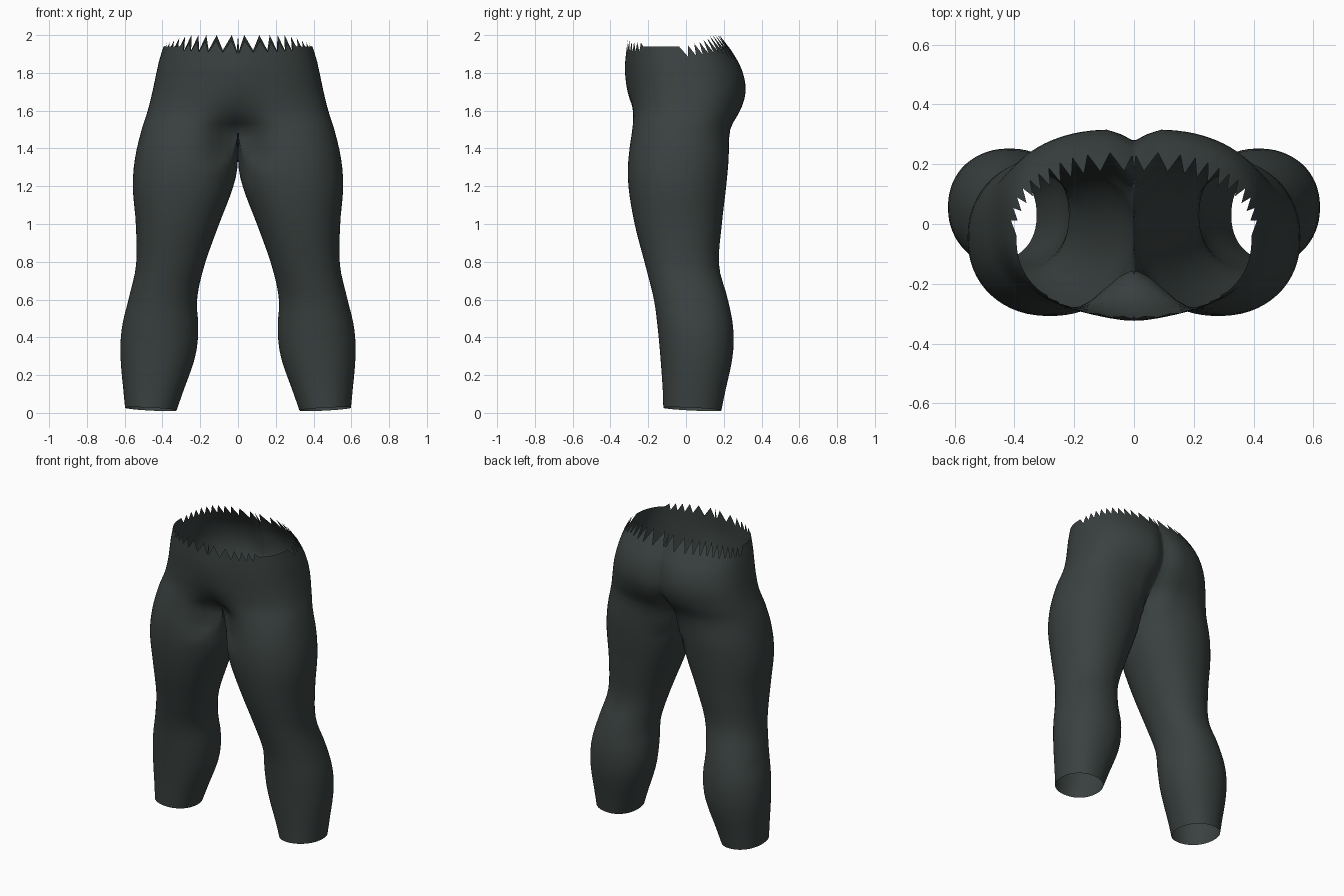
import bpy, bmesh, math

if "Cube" in bpy.data.objects:
    bpy.data.objects.remove(bpy.data.objects["Cube"])

OUT, INN = 48, 14          # columns on the outer arc and on the inner thigh
CROTCH = 1.5

# height, inner x, outer x, front y, back y
LEG = [(0.0, .33, .595, -.12, .185), (.1, .295, .605, -.122, .205),
       (.3, .226, .622, -.136, .247), (.45, .21, .615, -.15, .25),
       (.6, .217, .58, -.17, .222), (.78, .178, .54, -.215, .175),
       (1.0, .10, .541, -.272, .19), (1.2, .025, .557, -.305, .213),
       (1.35, 0, .545, -.307, .228), (1.5, 0, .51, -.302, .248),
       (1.6, 0, .478, -.295, .295), (1.7, 0, .453, -.30, .322),
       (1.8, 0, .432, -.305, .308), (1.9, 0, .408, -.305, .258),
       (2.0, 0, .37, -.30, .182)]
# height, front centre y, back centre y
CENTRE = [(1.2, -.07, .05), (1.4, -.13, .09), (1.5, -.17, .15),
          (1.56, -.24, .21), (1.66, -.298, .275), (1.8, -.323, .27),
          (1.9, -.318, .24), (2.0, -.305, .175)]


def sample(table, z):
    """Smooth interpolation through the rows of a table."""
    n = len(table)
    z = min(max(z, table[0][0]), table[-1][0])
    i = next(k for k in range(n - 1) if z <= table[k + 1][0])
    a, b = table[i], table[i + 1]
    p, q = table[max(i - 1, 0)], table[min(i + 2, n - 1)]
    h = b[0] - a[0]
    t = (z - a[0]) / h
    result = []
    for c in range(1, len(a)):
        m0 = (b[c] - p[c]) / (b[0] - p[0]) * h
        m1 = (q[c] - a[c]) / (q[0] - a[0]) * h
        result.append((2*t**3 - 3*t*t + 1) * a[c] + (t**3 - 2*t*t + t) * m0
                      + (3*t*t - 2*t**3) * b[c] + (t**3 - t*t) * m1)
    return result


def power(v, e):
    return math.copysign(abs(v) ** e, v)


def point(z, j):
    """Column j at height z: a leg oval that turns into half a pelvis ring."""
    xi, xo, yf, yb = sample(LEG, z)
    fc, bc = sample(CENTRE, z)
    cx, cy, rx, ry = (xi + xo) / 2, (yf + yb) / 2, (xo - xi) / 2, (yb - yf) / 2
    w = min(max((z - 1.3) / .36, 0), 1)
    w = w * w * (3 - 2 * w)
    e = 2 / 2.15
    if j <= OUT:
        u = j / OUT
        a = math.radians(-140 + 280 * u)
        b = math.pi * (u - .5)
        px, py = xo * max(math.cos(b), 0) ** .82, cy + ry * power(math.sin(b), .82)
    else:
        u = (j - OUT) / INN
        a = math.radians(140 + 80 * u)
        px, py = 0, bc + (fc - bc) * u
    lx, ly = cx + rx * power(math.cos(a), e), cy + ry * power(math.sin(a), e)
    x, y = lx + (px - lx) * w, ly + (py - ly) * w
    # pull the inner thigh and the seams onto the centre plane
    k = min(max((z - 1.2) / .28, 0), 1)
    if j > OUT or j in (0, OUT):
        x *= 1 - k
        v = 0 if j == OUT else 1 if j == 0 else (j - OUT) / INN
        y += (bc + (fc - bc) * v - y) * k
    elif z > 1.3:
        c, s, base = (fc, .12, yf) if j < OUT / 2 else (bc, .05, yb)
        x *= 1 - k * math.exp(-(min(j, OUT - j) / 2.5) ** 2)
        g = math.exp(-(x / s) ** 2) * k
        y += (c - y) * g
    return max(x, 0), y, z


def top_height(j):
    """Torn waist: teeth at the front and back, plain at the sides."""
    u = j / OUT
    tooth = j % 2 == 0
    if u < .26:
        return 1.975 - .06 * u if tooth else 1.905 + .04 * u
    if u < .52:
        return 1.94
    rise = min((u - .52) / .25, 1)
    return 1.94 + .06 * rise if tooth else 1.885 + .035 * rise


def bottom_height(j):
    x, y, z = point(0, j)
    return .035 - .03 * min(max(.5 * (.6 - x) / .27 + .5 * (y + .12) / .3, 0), 1)


# trousers: one half lofted upward, then mirrored and welded
bm = bmesh.new()
cols = OUT + 1 + INN - 1
levels = [.08 + i * (CROTCH - .08) / 28 for i in range(29)]
levels += [1.53, 1.56, 1.59, 1.62, 1.66, 1.70, 1.74, 1.78, 1.82, 1.86]
rows = [[bm.verts.new(point(bottom_height(j), j)) for j in range(cols)]]
for z in levels:
    n = cols if z <= CROTCH + .001 else OUT + 1
    rows.append([bm.verts.new(point(z, j)) for j in range(n)])
rows.append([bm.verts.new(point(top_height(j), j)) for j in range(OUT + 1)])
for lo, hi in zip(rows, rows[1:]):
    closed = len(hi) == cols
    for j in range(cols if closed else OUT):
        k = (j + 1) % cols
        bm.faces.new((lo[j], lo[k], hi[k], hi[j]))
for f in bm.faces:
    f.smooth = True

mesh = bpy.data.meshes.new("trousers")
bm.to_mesh(mesh)
bm.free()
trousers = bpy.data.objects.new("trousers", mesh)
bpy.context.collection.objects.link(trousers)

cloth = bpy.data.materials.new("dark_green_grey_cloth")
cloth.diffuse_color = (.042, .053, .051, 1)
cloth.use_nodes = True
cloth.node_tree.nodes["Principled BSDF"].inputs["Base Color"].default_value = cloth.diffuse_color
mesh.materials.append(cloth)

mirror = trousers.modifiers.new("mirror", 'MIRROR')
mirror.use_axis[0] = True
mirror.use_clip = True
mirror.merge_threshold = .0005

bpy.context.view_layer.objects.active = trousers
trousers.select_set(True)
bpy.ops.object.shade_smooth_by_angle(angle=math.radians(50))
